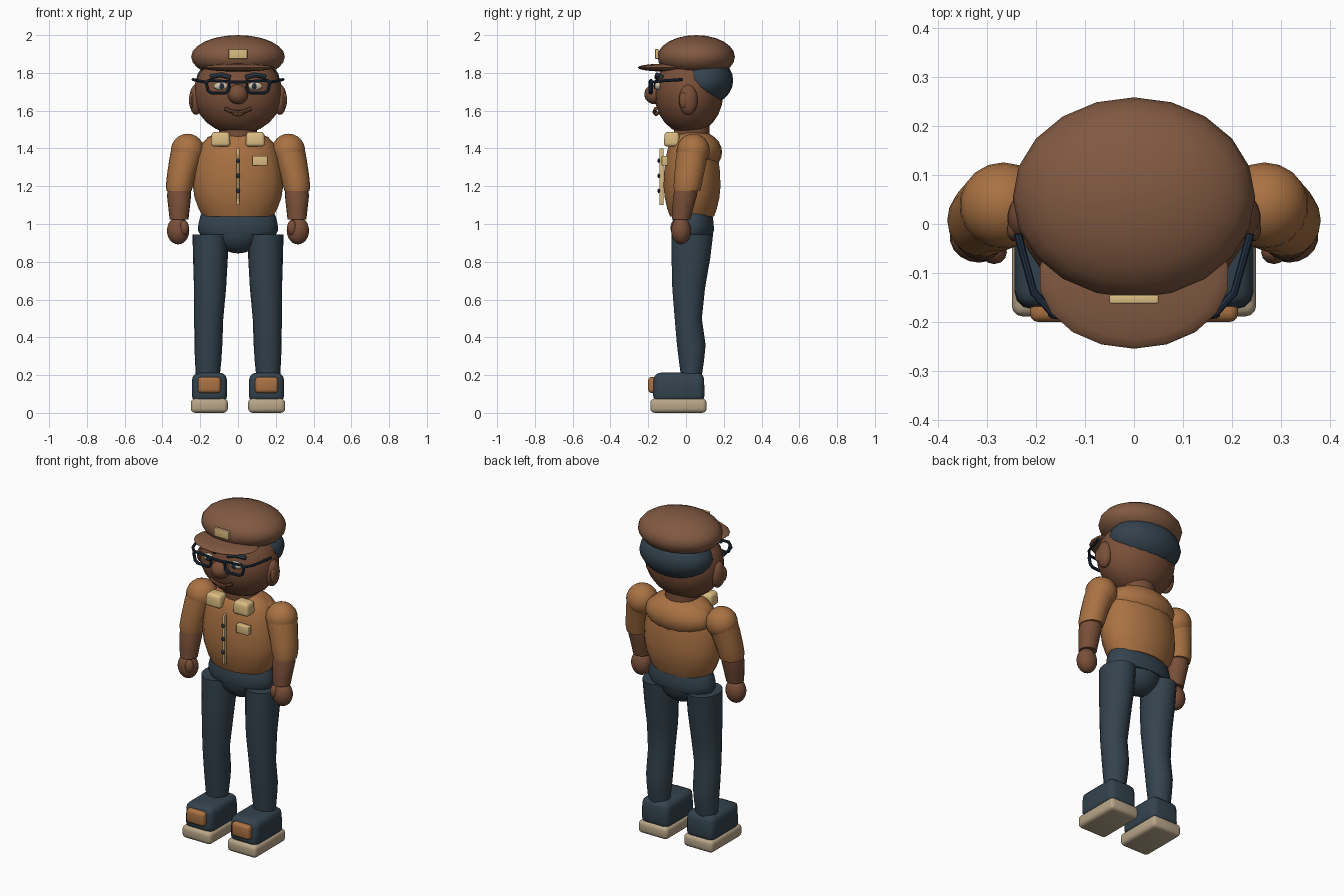
import bpy, bmesh, math
from mathutils import Matrix, Vector

cube = bpy.data.objects.get("Cube")
if cube:
    bpy.data.objects.remove(cube, do_unlink=True)


def material(name, *rgb):
    mat = bpy.data.materials.new(name)
    mat.use_nodes = True
    colour = (*rgb, 1)
    mat.diffuse_color = colour
    mat.node_tree.nodes["Principled BSDF"].inputs["Base Color"].default_value = colour
    return mat


SKIN = material("brown skin", .19, .078, .04)
CAP = material("brown cap cloth", .22, .1, .054)
SHIRT = material("orange brown shirt", .4, .168, .056)
DENIM = material("slate blue", .034, .056, .076)
TRIM = material("pale yellow trim", .7, .5, .22)
SOLE = material("beige sole", .48, .38, .25)
NAVY = material("dark navy", .016, .03, .055)
EYE = material("cream eye", .62, .55, .42)


def finish(obj, mat, angle=40):
    """Give an object its colour and smooth shading with sharp creases."""
    obj.data.materials.clear()
    obj.data.materials.append(mat)
    bpy.ops.object.select_all(action='DESELECT')
    obj.select_set(True)
    bpy.context.view_layer.objects.active = obj
    bpy.ops.object.shade_smooth_by_angle(angle=math.radians(angle))
    return obj


def from_bmesh(name, bm, mat):
    bmesh.ops.recalc_face_normals(bm, faces=bm.faces)
    mesh = bpy.data.meshes.new(name)
    bm.to_mesh(mesh)
    bm.free()
    obj = bpy.data.objects.new(name, mesh)
    bpy.context.collection.objects.link(obj)
    return finish(obj, mat)


def ball(name, centre, radii, mat, segments=18):
    """Ellipsoid with the given centre and radii."""
    bm = bmesh.new()
    bmesh.ops.create_uvsphere(bm, u_segments=segments, v_segments=12, radius=1)
    bmesh.ops.transform(bm, verts=bm.verts,
                        matrix=Matrix.Translation(centre) @ Matrix.Diagonal((*radii, 1)))
    return from_bmesh(name, bm, mat)


def block(name, centre, size, bevel, mat, taper=1):
    """Rounded box whose top may be narrower than its base."""
    bm = bmesh.new()
    bmesh.ops.create_cube(bm, size=1)
    for v in bm.verts:
        if v.co.z > 0:
            v.co.x *= taper
            v.co.y *= taper
        v.co = Vector(a * b for a, b in zip(v.co, size)) + Vector(centre)
    bmesh.ops.bevel(bm, geom=bm.edges[:], offset=bevel, segments=3,
                    profile=.5, affect='EDGES', clamp_overlap=True)
    return from_bmesh(name, bm, mat)


def loft(name, rings, mat, sides=18):
    """Skin over horizontal ellipses given as (x, y, z, x radius, y radius)."""
    bm = bmesh.new()
    loops = []
    for x, y, z, rx, ry in rings:
        turn = [math.tau * i / sides for i in range(sides)]
        loops.append([bm.verts.new((x + rx * math.cos(t), y + ry * math.sin(t), z)) for t in turn])
    for low, high in zip(loops, loops[1:]):
        for i in range(sides):
            j = (i + 1) % sides
            bm.faces.new((low[i], low[j], high[j], high[i]))
    bm.faces.new(loops[0])
    bm.faces.new(loops[-1])
    return from_bmesh(name, bm, mat)


def tube(name, points, radius, mat, closed=False):
    """Round wire along a path."""
    curve = bpy.data.curves.new(name, 'CURVE')
    curve.dimensions = '3D'
    curve.bevel_depth = radius
    curve.bevel_resolution = 2
    curve.use_fill_caps = True
    spline = curve.splines.new('POLY')
    spline.points.add(len(points) - 1)
    for p, co in zip(spline.points, points):
        p.co = (*co, 1)
    spline.use_cyclic_u = closed
    obj = bpy.data.objects.new(name, curve)
    bpy.context.collection.objects.link(obj)
    bpy.ops.object.select_all(action='DESELECT')
    obj.select_set(True)
    bpy.context.view_layer.objects.active = obj
    bpy.ops.object.convert(target='MESH')
    return finish(bpy.context.object, mat)


# Head, hair and cap
ball("head", (0, .015, 1.69), (.236, .182, .215), SKIN, 20)
ball("hair", (0, .09, 1.76), (.225, .16, .135), DENIM)
ball("cap_crown", (0, .054, 1.885), (.248, .205, .115), CAP, 20)
ball("cap_brim", (0, -.11, 1.828), (.195, .145, .021), CAP)
block("cap_badge", (0, -.154, 1.9), (.1, .018, .052), .004, TRIM)

# Face centre
ball("nose", (0, -.165, 1.687), (.055, .056, .053), SKIN)
smile = [(x, -.168 + 1.6 * x * x, 1.592 + 4 * x * x) for x in (-.07, -.045, -.02, 0, .02, .045, .07)]
tube("mouth", smile, .01, SKIN)
ball("lower_lip", (0, -.158, 1.585), (.035, .014, .013), SKIN)
tube("glasses_bridge", [(-.045, -.192, 1.752), (.045, -.192, 1.752)], .008, NAVY)

# Neck, torso and hips
loft("neck", [(0, .03, z, .1, .095) for z in (1.4, 1.53)], SKIN)
profile = [(1.04, .185), (1.08, .208), (1.14, .23), (1.2, .239), (1.28, .234),
           (1.36, .218), (1.42, .195), (1.46, .16), (1.485, .1)]
loft("torso", [(0, .032, z, r, r * .64) for z, r in profile], SHIRT)
ball("shoulder_yoke", (0, .058, 1.38), (.215, .133, .112), SHIRT)
hips = [(.945, .2), (.965, .212), (1.0, .21), (1.04, .2), (1.062, .188)]
loft("waistband", [(0, .037, z, r, r * .53) for z, r in hips], DENIM)
ball("pelvis", (0, .035, .97), (.135, .108, .126), DENIM)

# Shirt front
block("shirt_placket", (0, -.13, 1.25), (.016, .022, .3), .004, TRIM)
for i, height in enumerate((1.335, 1.255, 1.175)):
    ball(f"shirt_button_{i}", (0, -.143, height), (.012, .008, .012), NAVY, 10)
block("chest_pocket", (.116, -.112, 1.335), (.08, .034, .052), .005, TRIM)

for side, label in ((1, "left"), (-1, "right")):
    def at(x, y, z):
        return (side * x, y, z)

    def limb(part, rings, mat):
        loft(f"{label}_{part}", [(side * r[0], *r[1:]) for r in rings], mat)

    # Ears
    ball(f"{label}_ear", at(.222, .012, 1.658), (.037, .05, .08), SKIN)
    ball(f"{label}_inner_ear", at(.245, -.012, 1.655), (.015, .024, .042), SKIN, 12)

    # Eyes, brows and glasses
    ball(f"{label}_eye", at(.09, -.148, 1.73), (.04, .018, .022), EYE, 14)
    ball(f"{label}_pupil", at(.086, -.164, 1.73), (.014, .007, .016), NAVY, 10)
    tube(f"{label}_brow", [at(.04, -.155, 1.775), at(.09, -.152, 1.79), at(.145, -.13, 1.78)],
         .013, DENIM)
    frame = [at(.044, -.19, 1.755), at(.155, -.186, 1.76), at(.168, -.184, 1.745),
             at(.158, -.184, 1.705), at(.14, -.185, 1.694), at(.066, -.19, 1.694),
             at(.05, -.19, 1.708)]
    tube(f"{label}_lens_frame", frame, .009, NAVY, True)
    tube(f"{label}_glasses_arm", [at(.165, -.184, 1.75), at(.205, -.14, 1.757),
                                  at(.238, -.02, 1.765)], .008, NAVY)

    # Collar
    block(f"{label}_collar", at(.092, -.075, 1.449), (.105, .085, .078), .018, TRIM, .9)

    # Arm
    ball(f"{label}_shoulder", at(.267, .038, 1.388), (.09, .088, .09), SHIRT)
    limb("sleeve", [(.312, .006, 1.175, .066, .07), (.31, .008, 1.2, .072, .075),
                    (.3, .016, 1.26, .076, .079), (.28, .028, 1.34, .084, .084),
                    (.267, .038, 1.39, .088, .086)], SHIRT)
    limb("forearm", [(.312, -.025, 1.025, .05, .05), (.312, -.017, 1.08, .056, .056),
                     (.312, -.005, 1.15, .064, .064), (.31, .005, 1.2, .06, .06)], SKIN)
    ball(f"{label}_hand", at(.317, -.026, .965), (.06, .053, .073), SKIN)
    ball(f"{label}_thumb", at(.286, -.058, .98), (.026, .024, .04), SKIN, 12)

    # Leg
    limb("leg", [(.16, .028, .18, .062, .054), (.158, .029, .28, .07, .068),
                 (.157, .028, .36, .074, .077), (.155, .012, .5, .077, .073),
                 (.148, .014, .66, .085, .088), (.146, .026, .82, .092, .104),
                 (.147, .033, .945, .094, .112)], DENIM)

    # Shoe
    block(f"{label}_shoe_sole", at(.152, -.04, .038), (.196, .298, .075), .022, SOLE)
    block(f"{label}_shoe_upper", at(.151, -.038, .135), (.188, .274, .155), .035, DENIM, .97)
    block(f"{label}_toe_patch", at(.152, -.178, .148), (.122, .045, .085), .018, SHIRT)
